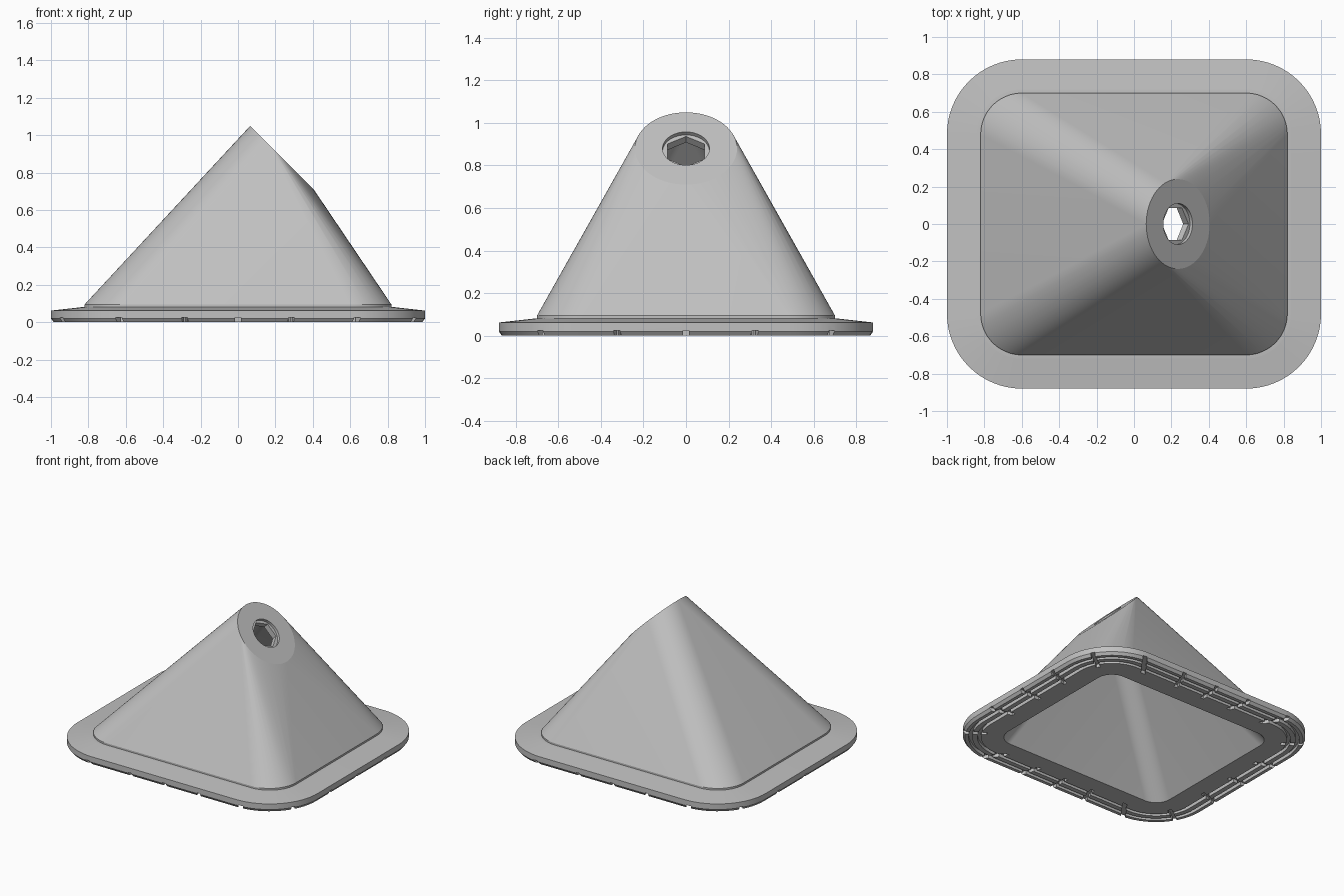
import bpy, bmesh
from math import sin, cos, pi, radians, sqrt
from mathutils import Vector, Matrix

if "Cube" in bpy.data.objects:
    bpy.data.objects.remove(bpy.data.objects["Cube"])

HALF_X, HALF_Y, CORNER = 1.0, 0.88, 0.4
TOP_CENTRE = Vector((0.235, 0, 0.88))
DOWNHILL = Vector((1, 0, -1)).normalized()
TOP_NORMAL = Vector((1, 0, 1)).normalized()
SEGMENTS = 60
parts = []

grey = bpy.data.materials.new("light_grey")
grey.use_nodes = True
GREY = (0.53, 0.53, 0.53, 1)
grey.diffuse_color = GREY
for node in grey.node_tree.nodes:
    if node.type == 'BSDF_PRINCIPLED':
        node.inputs["Base Color"].default_value = GREY


def finish(bm, name):
    mesh = bpy.data.meshes.new(name)
    bm.to_mesh(mesh)
    bm.free()
    mesh.materials.append(grey)
    obj = bpy.data.objects.new(name, mesh)
    bpy.context.collection.objects.link(obj)
    parts.append(obj)
    return obj


def outline(inset, z, steps=16):
    """Rounded rectangle, offset inwards by inset."""
    r = CORNER - inset
    cx, cy = HALF_X - CORNER, HALF_Y - CORNER
    pts = []
    for q, (sx, sy) in enumerate([(1, 1), (-1, 1), (-1, -1), (1, -1)]):
        for i in range(steps + 1):
            a = (q + i / steps) * pi / 2
            pts.append(Vector((sx * cx + r * cos(a), sy * cy + r * sin(a), z)))
    return pts


def slanted_ring(radius, depth, hexagon=False):
    """Circle or hexagon parallel to the slanted tip, sunk by depth."""
    pts = []
    for i in range(SEGMENTS):
        a = 2 * pi * i / SEGMENTS
        r = radius
        if hexagon:
            r *= cos(pi / 6) / cos(a % (pi / 3) - pi / 6)
        pts.append(TOP_CENTRE + r * cos(a) * DOWNHILL
                   + Vector((0, r * sin(a), 0)) - depth * TOP_NORMAL)
    return pts


def loft(name, sections, closed):
    """Skin a row of sections; closed joins the last to the first."""
    bm = bmesh.new()
    rings = [[bm.verts.new(p) for p in s] for s in sections]
    pairs = list(zip(rings, rings[1:]))
    if closed:
        pairs.append((rings[-1], rings[0]))
    for a, b in pairs:
        for i in range(len(a)):
            j = (i + 1) % len(a)
            bm.faces.new((a[i], a[j], b[j], b[i]))
    if closed:
        bmesh.ops.recalc_face_normals(bm, faces=bm.faces)
    return finish(bm, name)


def hull_shell(name, points, inward=False):
    """Hull from base to slanted tip, open at both ends."""
    bm = bmesh.new()
    for p in points:
        bm.verts.new(p)
    bmesh.ops.convex_hull(bm, input=bm.verts[:])
    bmesh.ops.recalc_face_normals(bm, faces=bm.faces)
    bm.normal_update()
    ends = [f for f in bm.faces
            if f.normal.z < -0.99 or f.normal.dot(TOP_NORMAL) > 0.999]
    bmesh.ops.delete(bm, geom=ends, context='FACES')
    if inward:
        bmesh.ops.reverse_faces(bm, faces=bm.faces[:])
    return finish(bm, name)


# Funnel walls, outside and inside
hull_shell("funnel_outside",
           outline(0.18, 0.07) + outline(0.18, 0.095) + slanted_ring(0.24, 0))
hull_shell("funnel_inside",
           outline(0.28, 0) + slanted_ring(0.14, 0.06), inward=True)

# Slanted tip with a round recess and a hexagonal hole
loft("tip_collar", [
    slanted_ring(0.24, 0), slanted_ring(0.11, 0), slanted_ring(0.11, 0.02),
    slanted_ring(0.1, 0.02, True), slanted_ring(0.1, 0.06, True),
    slanted_ring(0.14, 0.06)], closed=False)

# Flat inner part of the flange
loft("flange_inner", [outline(d, z) for d, z in [
    (0.16, 0), (0.16, 0.08), (0.2, 0.083), (0.28, 0.08), (0.28, 0)]], closed=True)

# Outer part of the flange, with two grooves underneath
rim_profile = [(0.015, 0), (0, 0.02), (0, 0.062), (0.16, 0.08), (0.16, 0)]
for start in (0.125, 0.065):
    end = start - 0.025
    rim_profile += [(start, 0), (start, 0.025), (end, 0.025), (end, 0)]
rim = loft("flange_rim", [outline(d, z) for d, z in rim_profile], closed=True)

# Radial notches cut through the ridges
bm = bmesh.new()
for k in range(20):
    bmesh.ops.create_cube(bm, size=1, matrix=(
        Matrix.Rotation(radians(18 * k), 4, 'Z')
        @ Matrix.Translation((1, 0, 0))
        @ Matrix.Diagonal((0.8, 0.03, 0.05, 1))))
cutter = finish(bm, "notch_cutter")
parts.remove(cutter)
cutter.hide_render = True
cut = rim.modifiers.new("notches", 'BOOLEAN')
cut.operation = 'DIFFERENCE'
cut.solver = 'EXACT'
cut.object = cutter
graph = bpy.context.evaluated_depsgraph_get()
notched = bpy.data.meshes.new_from_object(rim.evaluated_get(graph))
rim.modifiers.clear()
rim.data = notched
bpy.data.objects.remove(cutter)

# Smooth curved walls, keep the edges crisp
for obj in bpy.context.view_layer.objects:
    obj.select_set(obj in parts)
bpy.context.view_layer.objects.active = parts[0]
bpy.ops.object.shade_smooth_by_angle(angle=radians(25))
